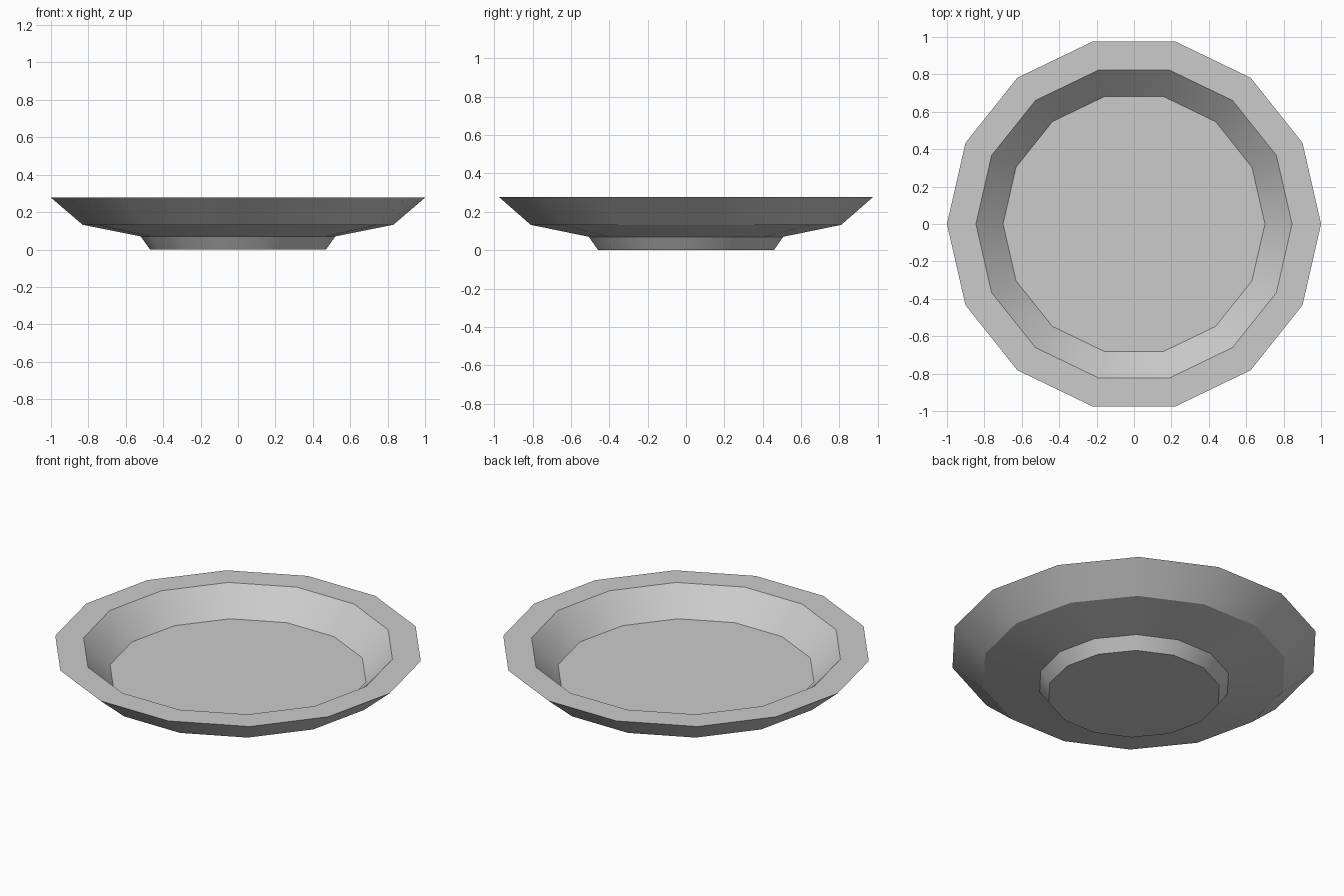
import bpy, bmesh
from math import cos, sin, tau, radians

if "Cube" in bpy.data.objects:
    bpy.data.objects.remove(bpy.data.objects["Cube"])

SIDES = 14

# Closed section (radius, height): foot, underside, flared rim, well floor
PROFILE = [(0.47, 0.0), (0.52, 0.07), (0.83, 0.132), (1.0, 0.277),
           (0.845, 0.277), (0.70, 0.128)]

bm = bmesh.new()
rings = [[bm.verts.new((r * cos(tau * i / SIDES), r * sin(tau * i / SIDES), z))
          for i in range(SIDES)] for r, z in PROFILE]

# Walls between neighbouring rings
for a, b in zip(rings, rings[1:]):
    for i in range(SIDES):
        j = (i + 1) % SIDES
        bm.faces.new((a[i], a[j], b[j], b[i]))

# Flat base and flat well floor
bm.faces.new(rings[0][::-1])
bm.faces.new(rings[-1])
bmesh.ops.recalc_face_normals(bm, faces=bm.faces)

mesh = bpy.data.meshes.new("plate")
bm.to_mesh(mesh)
bm.free()
plate = bpy.data.objects.new("plate", mesh)
bpy.context.collection.objects.link(plate)

# Soft around the ring, crisp between bands
bpy.context.view_layer.objects.active = plate
plate.select_set(True)
bpy.ops.object.shade_smooth_by_angle(angle=radians(27))
